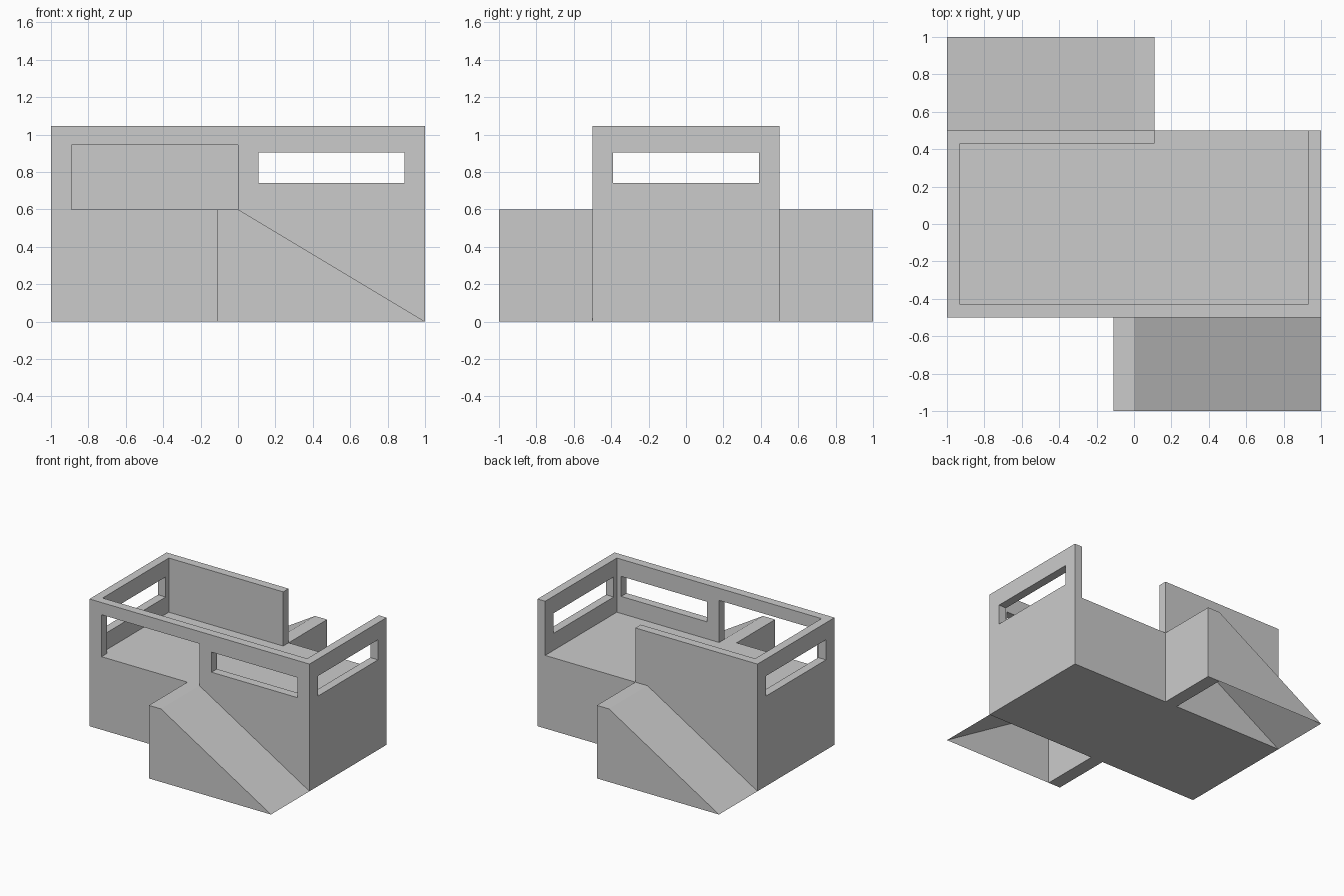
import bpy
import bmesh
from math import pi
from mathutils import Matrix

old = bpy.data.objects.get("Cube")
if old:
    bpy.data.objects.remove(old, do_unlink=True)

# Single plain grey
grey = bpy.data.materials.new("plain grey")
grey.use_nodes = True
colour = (0.6, 0.6, 0.6, 1)
grey.diffuse_color = colour
grey.node_tree.nodes["Principled BSDF"].inputs["Base Color"].default_value = colour


def finish(name, bm):
    mesh = bpy.data.meshes.new(name)
    bm.to_mesh(mesh)
    bm.free()
    mesh.materials.append(grey)
    obj = bpy.data.objects.new(name, mesh)
    bpy.context.collection.objects.link(obj)
    return obj


def box(name, xs, ys, zs, turn=0):
    """Box spanning the given ranges, turned about the vertical axis."""
    bm = bmesh.new()
    spans = (xs, ys, zs)
    size = [b - a for a, b in spans]
    centre = [(a + b) / 2 for a, b in spans]
    bmesh.ops.create_cube(bm, size=1, matrix=Matrix.Translation(centre) @ Matrix.Diagonal((*size, 1)))
    bm.transform(Matrix.Rotation(turn, 4, "Z"))
    return finish(name, bm)


FLOOR, TOP = 0.6, 1.045
INNER_X, INNER_Y = 0.93, 0.43
SILL, HEAD = 0.74, 0.905

# Raised building: one block, hollowed above the floor and pierced by openings
building = box("building", (-1, 1), (-0.5, 0.5), (0, TOP))
openings = {
    "room": ((-INNER_X, INNER_X), (-INNER_Y, INNER_Y), (FLOOR, 1.3)),
    "front_doorway": ((-0.89, 0), (-0.7, -0.3), (FLOOR, 0.945)),
    "front_window": ((0.11, 0.89), (-0.7, -0.3), (SILL, HEAD)),
    "side_windows": ((-1.2, 1.2), (-0.39, 0.39), (SILL, HEAD)),
    "back_gap": ((0.11, INNER_X), (0.3, 0.7), (FLOOR, 1.3)),
}
bpy.context.view_layer.objects.active = building
for name, spans in openings.items():
    cutter = box(name + "_cutter", *spans)
    cutter.hide_render = True
    mod = building.modifiers.new(name, "BOOLEAN")
    mod.operation = "DIFFERENCE"
    mod.solver = "EXACT"
    mod.object = cutter
    bpy.ops.object.modifier_apply(modifier=mod.name)
    bpy.data.objects.remove(cutter, do_unlink=True)

# Two ramps, the back one a half turn of the front one
for side, turn in (("front", 0), ("back", pi)):
    # Solid landing at the head of the ramp
    box(side + "_landing", (-0.11, 0), (-1, -0.5), (0, FLOOR), turn)
    # Sloping sheet with a triangular outer side, open underneath
    bm = bmesh.new()
    head_out, head_in, foot_in, foot_out, base = [
        bm.verts.new(p) for p in
        ((0, -1, FLOOR), (0, -0.5, FLOOR), (1, -0.5, 0), (1, -1, 0), (0, -1, 0))]
    bm.faces.new((head_out, foot_out, foot_in, head_in))
    bm.faces.new((base, foot_out, head_out))
    bm.transform(Matrix.Rotation(turn, 4, "Z"))
    finish(side + "_ramp", bm)
